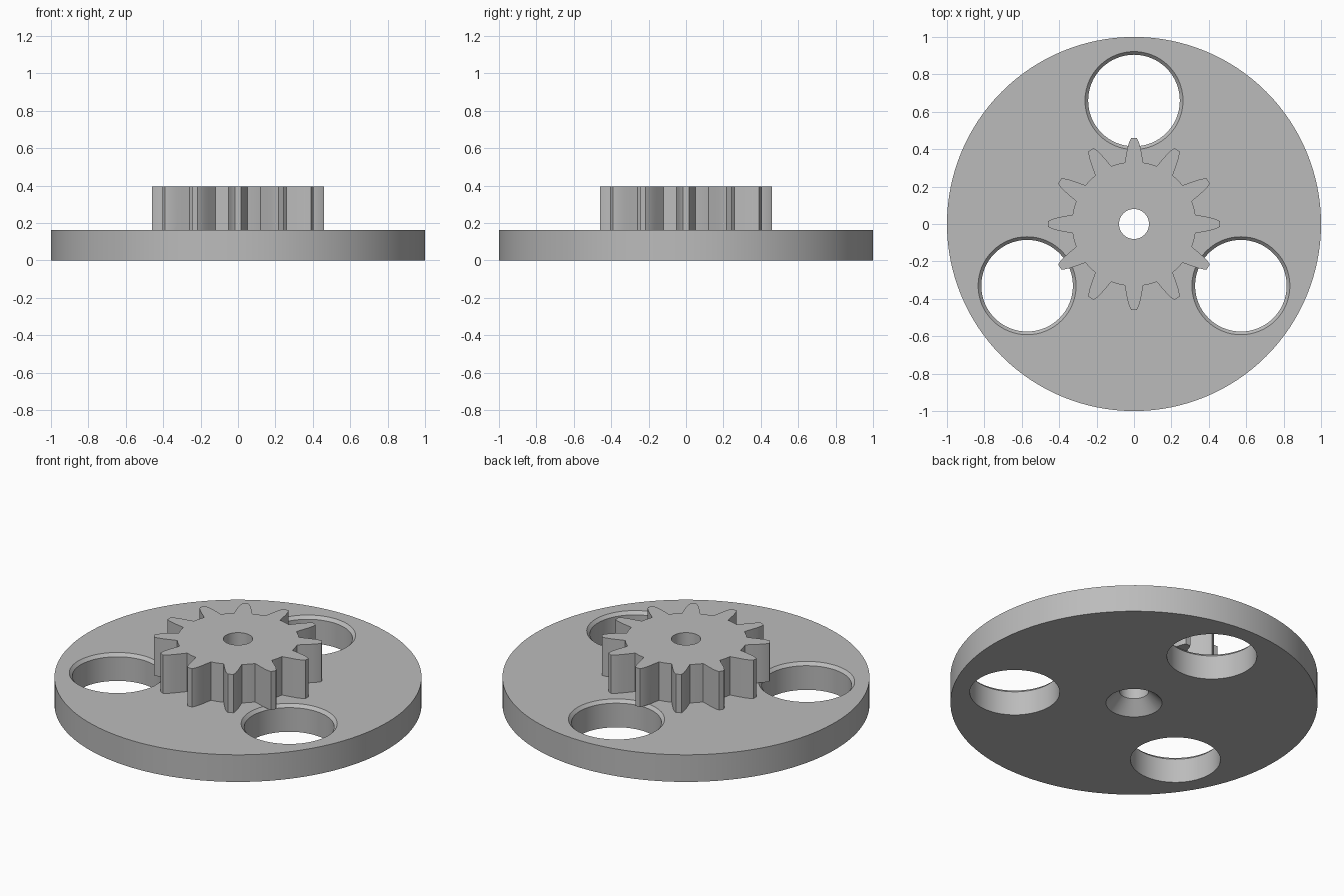
import bpy, bmesh, math

if "Cube" in bpy.data.objects:
    bpy.data.objects.remove(bpy.data.objects["Cube"])

PLATE_TOP, GEAR_TOP = 0.163, 0.394

grey = bpy.data.materials.new("plain grey")
grey.diffuse_color = (0.5, 0.5, 0.5, 1)
grey.use_nodes = True
grey.node_tree.nodes["Principled BSDF"].inputs["Base Color"].default_value = grey.diffuse_color


def make(name, rings):
    """Closed solid from a stack of equally long rings of points."""
    bm = bmesh.new()
    loops = [[bm.verts.new(p) for p in ring] for ring in rings]
    n = len(loops[0])
    for a, b in zip(loops, loops[1:]):
        for i in range(n):
            j = (i + 1) % n
            bm.faces.new((a[i], a[j], b[j], b[i]))
    bm.faces.new(loops[0][::-1])
    bm.faces.new(loops[-1])
    mesh = bpy.data.meshes.new(name)
    bm.to_mesh(mesh)
    bm.free()
    mesh.materials.append(grey)
    obj = bpy.data.objects.new(name, mesh)
    bpy.context.collection.objects.link(obj)
    return obj


def lathe(name, profile, x=0, y=0, sides=64):
    """Turned solid from (radius, height) pairs, bottom to top."""
    turn = [2 * math.pi * i / sides for i in range(sides)]
    return make(name, [[(x + r * math.cos(t), y + r * math.sin(t), z)
                        for t in turn] for r, z in profile])


def boolean(target, tool, operation):
    mod = target.modifiers.new(operation.lower(), 'BOOLEAN')
    mod.operation, mod.solver, mod.object = operation, 'EXACT', tool
    bpy.context.view_layer.objects.active = target
    bpy.ops.object.modifier_apply(modifier=mod.name)
    bpy.data.objects.remove(tool)


# Round plate
plate = lathe("geared_plate", [(1, 0), (1, PLATE_TOP)], sides=128)

# Three round openings with a chamfered upper rim
for k in range(3):
    a = math.radians(90 + 120 * k)
    hole = lathe("opening_cutter",
                 [(0.245, -0.1), (0.245, PLATE_TOP - 0.018),
                  (0.262, PLATE_TOP), (0.262, PLATE_TOP + 0.1)],
                 0.66 * math.cos(a), 0.66 * math.sin(a))
    hole.hide_render = True
    boolean(plate, hole, 'DIFFERENCE')

# Twelve-tooth gear: half a tooth flank as (radius, half angle in degrees)
flank = [(0.332, 8.6), (0.355, 7.3), (0.385, 5.9), (0.415, 4.6),
         (0.442, 3.2), (0.459, 1.9)]
tooth = [(r, -h) for r, h in flank] + [(r, h) for r, h in reversed(flank)]
tooth += [(0.332, 15)]
outline = []
for k in range(12):
    for r, d in tooth:
        a = math.radians(30 * k + d)
        outline.append((r * math.cos(a), r * math.sin(a)))
gear = make("gear", [[(x, y, z) for x, y in outline]
                     for z in (PLATE_TOP, GEAR_TOP)])
boolean(plate, gear, 'UNION')

# Centre bore with a countersink underneath
bore = lathe("bore_cutter", [(0.173, -0.02), (0.08, 0.073), (0.08, 0.6)])
bore.hide_render = True
boolean(plate, bore, 'DIFFERENCE')

# Smooth round walls, crisp edges
bpy.context.view_layer.objects.active = plate
plate.select_set(True)
bpy.ops.object.shade_smooth_by_angle(angle=math.radians(20))
